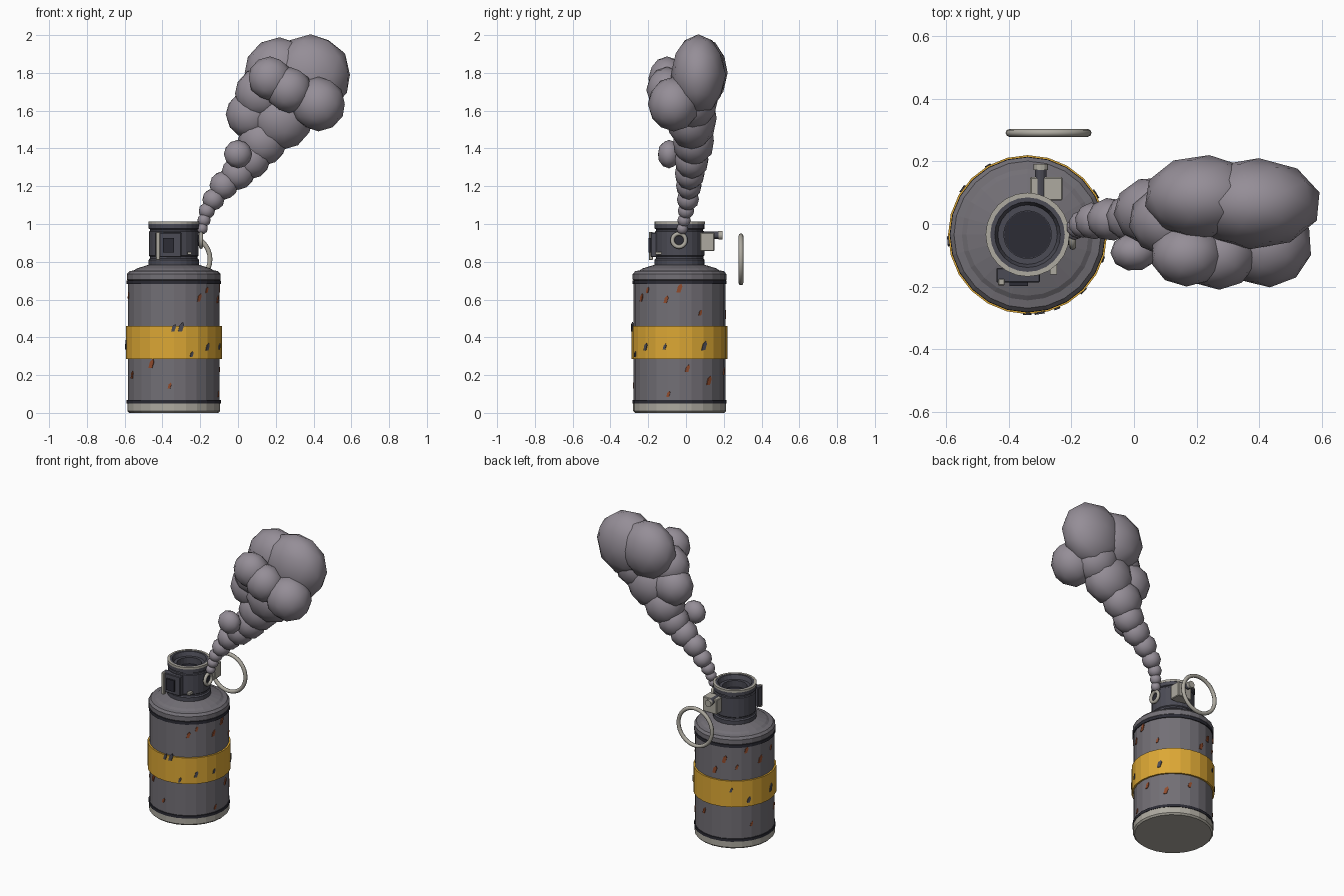
import bpy, bmesh, math
from mathutils import Matrix, Vector

if "Cube" in bpy.data.objects:
    bpy.data.objects.remove(bpy.data.objects["Cube"])

CX, CY = -0.34, -0.034      # canister axis
SEG = 24


def mat(name, rgb):
    m = bpy.data.materials.new(name)
    m.diffuse_color = (*rgb, 1)
    m.use_nodes = True
    m.node_tree.nodes["Principled BSDF"].inputs["Base Color"].default_value = m.diffuse_color
    return m


STEEL = mat("steel", (0.17, 0.16, 0.18))
DARK = mat("dark_metal", (0.07, 0.07, 0.09))
BLACK = mat("black", (0.025, 0.025, 0.035))
BEIGE = mat("bare_metal", (0.42, 0.40, 0.35))
GOLD = mat("yellow_paint", (0.72, 0.39, 0.035))
RUST = mat("rust", (0.28, 0.07, 0.025))
SMOKE = mat("smoke", (0.30, 0.27, 0.31))


def finish(name, bm, material, smooth=False):
    bmesh.ops.recalc_face_normals(bm, faces=bm.faces)
    me = bpy.data.meshes.new(name)
    bm.to_mesh(me)
    bm.free()
    for p in me.polygons:
        p.use_smooth = smooth
    me.materials.append(material)
    ob = bpy.data.objects.new(name, me)
    bpy.context.collection.objects.link(ob)
    return ob


def lathe(name, profile, material, seg=SEG, closed=False, xf=None):
    """Spin (radius, height) points around z; radius 0 becomes a pole."""
    bm = bmesh.new()
    rings = []
    for r, z in profile:
        if r == 0:
            rings.append([bm.verts.new((0, 0, z))] * seg)
        else:
            rings.append([bm.verts.new((r * math.cos(2 * math.pi * i / seg),
                                        r * math.sin(2 * math.pi * i / seg), z))
                          for i in range(seg)])
    pairs = list(zip(rings, rings[1:]))
    if closed:
        pairs.append((rings[-1], rings[0]))
    for a, b in pairs:
        for i in range(seg):
            j = (i + 1) % seg
            bm.faces.new(list(dict.fromkeys((a[i], a[j], b[j], b[i]))))
    bm.transform(xf or Matrix.Translation((CX, CY, 0)))
    return finish(name, bm, material)


def band(name, r0, r1, z0, z1, material, **kw):
    return lathe(name, [(r0, z0), (r1, z0), (r1, z1), (r0, z1)], material, closed=True, **kw)


def box(name, lo, hi, material, bevel=0.0):
    lo, hi = Vector(lo), Vector(hi)
    bm = bmesh.new()
    bmesh.ops.create_cube(bm, size=1, matrix=Matrix.Translation((lo + hi) / 2)
                          @ Matrix.Diagonal((*(hi - lo), 1)))
    if bevel:
        bmesh.ops.bevel(bm, geom=bm.edges[:], offset=bevel, segments=1, affect='EDGES')
    return finish(name, bm, material)


def torus(name, R, r, center, axis, material, seg=32, sides=8):
    prof = [(R + r * math.cos(2 * math.pi * i / sides), r * math.sin(2 * math.pi * i / sides))
            for i in range(sides)]
    xf = Matrix.Translation(center) @ Matrix.Rotation(math.pi / 2, 4, axis)
    ob = lathe(name, prof, material, seg, True, xf)
    for p in ob.data.polygons:
        p.use_smooth = True
    return ob


# canister body with stepped shoulder
lathe("canister_body", [(0, 0.02), (0.236, 0.02), (0.243, 0.05), (0.243, 0.70), (0.248, 0.705),
                        (0.248, 0.735), (0.235, 0.75), (0.21, 0.755), (0.195, 0.765),
                        (0.13, 0.785), (0, 0.785)], STEEL)
lathe("base_cap", [(0, 0.0), (0.236, 0.0), (0.246, 0.01), (0.246, 0.05), (0, 0.05)], BEIGE)
band("lower_seam", 0.235, 0.249, 0.05, 0.068, BLACK)
band("upper_seam", 0.235, 0.249, 0.682, 0.702, BLACK)
band("yellow_band", 0.238, 0.254, 0.285, 0.46, GOLD)

# fuse head: hollow neck with grooves
lathe("fuse_head", [(0, 0.775), (0.133, 0.775), (0.133, 0.81), (0.126, 0.818), (0.126, 0.828),
                    (0.131, 0.833), (0.131, 0.96), (0.125, 0.964), (0.125, 0.972),
                    (0.133, 0.976), (0.133, 1.005), (0.12, 1.012), (0.105, 1.012), (0.095, 0.985),
                    (0.076, 0.985), (0.076, 0.94), (0, 0.94)], DARK)
band("head_rim", 0.119, 0.134, 1.0, 1.014, BEIGE)
lathe("head_opening", [(0, 0.935), (0.075, 0.935), (0.075, 0.943), (0, 0.943)], BLACK)

# front latch plate
box("latch_plate", (-0.44, -0.187, 0.825), (-0.30, -0.14, 0.955), DARK, 0.004)
box("latch_window", (-0.397, -0.198, 0.85), (-0.338, -0.18, 0.925), BLACK)
box("latch_bar", (-0.434, -0.197, 0.81), (-0.413, -0.175, 0.957), BEIGE, 0.003)
box("front_stud", (-0.268, -0.162, 0.838), (-0.246, -0.13, 0.853), BEIGE)

# smoke vent on the right
torus("vent_ring", 0.035, 0.011, (-0.196, -0.037, 0.914), 'Y', BEIGE, 20)
lathe("vent_hole", [(0, -0.02), (0.03, -0.02), (0.03, 0.012), (0, 0.012)], BLACK, 16,
      xf=Matrix.Translation((-0.212, -0.037, 0.914)) @ Matrix.Rotation(math.pi / 2, 4, 'Y'))

# safety pin block, pin and pull ring at the back
box("pin_block", (-0.332, 0.075, 0.857), (-0.228, 0.15, 0.955), BEIGE, 0.004)
pin_xf = Matrix.Translation((-0.298, 0, 0.94)) @ Matrix.Rotation(-math.pi / 2, 4, 'X')
lathe("pin", [(0, 0.09), (0.019, 0.09), (0.019, 0.178), (0, 0.178)], DARK, 12, xf=pin_xf)
lathe("pin_head", [(0, 0.172), (0.023, 0.172), (0.023, 0.192), (0, 0.192)], BEIGE, 12, xf=pin_xf)
torus("pull_ring", 0.125, 0.0125, (-0.273, 0.291, 0.813), 'X', BEIGE, 32)


# rust flecks and paint chips: (angle, height)
def fleck(name, deg, z, r, material, k):
    a = math.radians(deg)
    bm = bmesh.new()
    size = 0.017 + 0.005 * (k % 3)
    pts = [(-0.4, -1), (0.35, -0.8), (0.45, 0.5), (0.1, 1), (-0.4, 0.3)]
    for h in (-0.004, 0.003):
        bm.faces.new([bm.verts.new((h, u * size, v * size)) for u, v in pts])
    bmesh.ops.bridge_loops(bm, edges=bm.edges[:])
    bm.transform(Matrix.Translation((CX + r * math.cos(a), CY + r * math.sin(a), z))
                 @ Matrix.Rotation(a, 4, 'Z') @ Matrix.Rotation(-0.25, 4, 'X'))
    finish(name, bm, material)


rust = [(-44, .65), (-17, .60), (0, .66), (27, .53), (10, .235), (40, .17), (-14, .1),
        (-56, .61), (-119, .26), (-95, .145), (75, .22), (110, .6), (128, .55), (142, .66),
        (165, .58), (190, .62), (205, .2), (95, .52), (150, .16)]
chips = [(-18, .35), (-45, .35), (31, .355), (-68, .31), (-90, .45), (-81, .455),
         (120, .4), (145, .33), (185, .36)]
for k, (d, z) in enumerate(rust):
    fleck(f"rust_fleck_{k}", d, z, 0.243, RUST, k)
for k, (d, z) in enumerate(chips):
    fleck(f"paint_chip_{k}", d, z, 0.254, DARK, k)

# smoke plume: overlapping low-poly puffs (x, y, z, radius, y squash)
puffs = [
    (-0.19, -0.02, 0.975, 0.03, 1), (-0.18, -0.01, 1.02, 0.035, 1), (-0.165, 0.0, 1.07, 0.043, 1),
    (-0.13, 0.01, 1.13, 0.058, 1), (-0.075, 0.015, 1.205, 0.075, .9), (0.0, 0.02, 1.27, 0.088, .9),
    (0.07, 0.03, 1.34, 0.10, .9), (0.13, 0.04, 1.44, 0.13, .85), (0.0, -0.09, 1.37, 0.074, .8),
    (0.065, 0.04, 1.58, 0.128, .85), (0.23, 0.03, 1.56, 0.165, .8), (0.12, 0.01, 1.69, 0.135, .85),
    (0.22, 0.085, 1.80, 0.185, .72), (0.385, 0.065, 1.79, 0.21, .68), (0.17, -0.10, 1.77, 0.115, .85),
    (0.27, -0.10, 1.71, 0.12, .9), (0.425, -0.065, 1.635, 0.142, .95), (0.33, 0.03, 1.65, 0.15, .9),
]
bm = bmesh.new()
for i, (x, y, z, r, s) in enumerate(puffs):
    bmesh.ops.create_icosphere(bm, subdivisions=2, radius=r * 1.02,
                               matrix=Matrix.Translation((x, y, z)) @ Matrix.Diagonal((1, s, 1, 1))
                               @ Matrix.Rotation(i * 1.3, 4, 'Z'))
finish("smoke_plume", bm, SMOKE, True)
